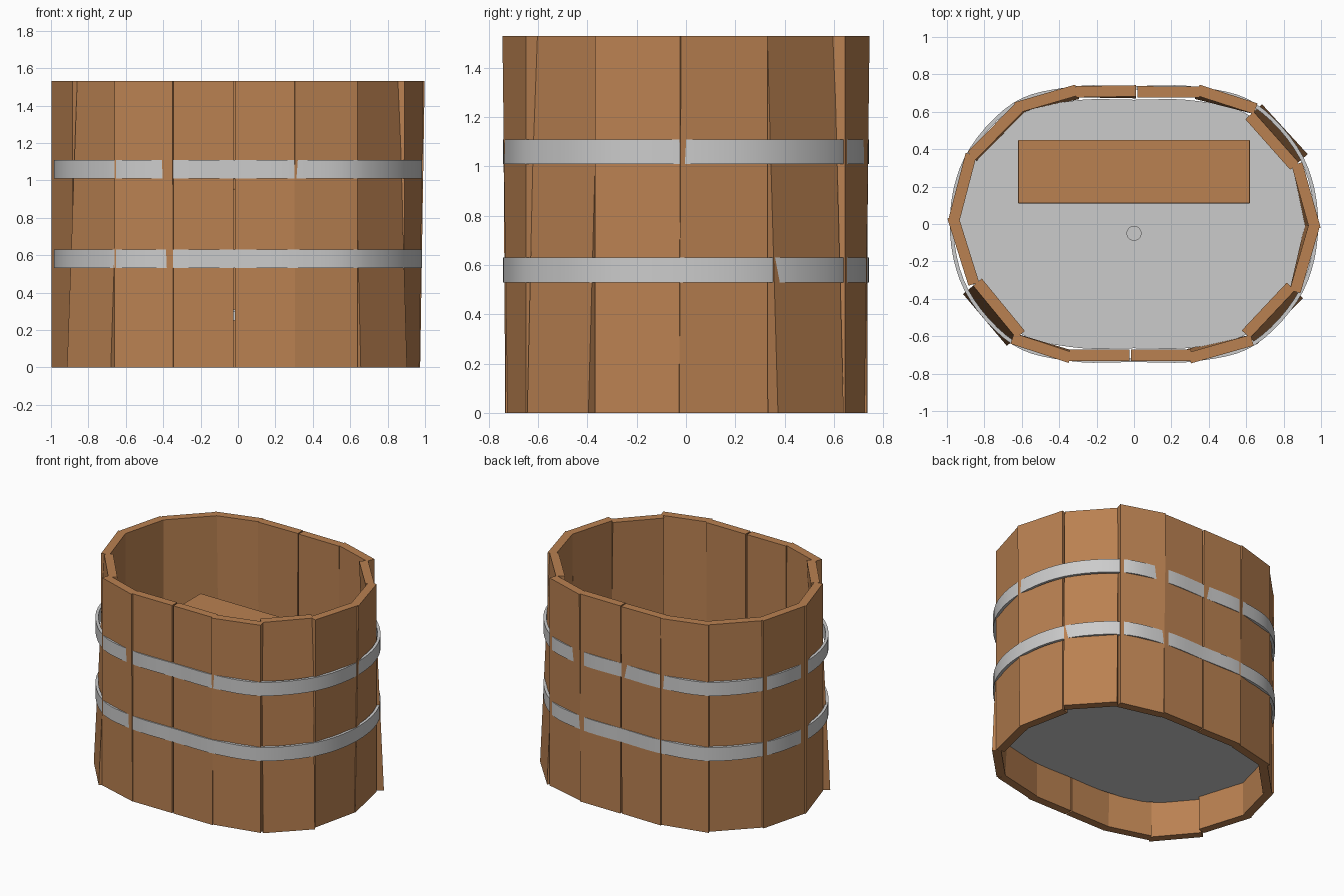
import bpy, bmesh, math
from mathutils import Vector

if "Cube" in bpy.data.objects:
    bpy.data.objects.remove(bpy.data.objects["Cube"], do_unlink=True)


def material(name, color):
    mat = bpy.data.materials.new(name)
    mat.use_nodes = True
    mat.diffuse_color = (*color, 1)
    shader = mat.node_tree.nodes["Principled BSDF"]
    shader.inputs["Base Color"].default_value = (*color, 1)
    return mat


wood = material("warm brown wood", (0.49, 0.22, 0.083))
metal = material("light grey metal", (0.6, 0.6, 0.6))


def make_object(name, bm, mat, smooth=False):
    bmesh.ops.recalc_face_normals(bm, faces=bm.faces)
    mesh = bpy.data.meshes.new(name)
    bm.to_mesh(mesh)
    bm.free()
    mesh.materials.append(mat)
    obj = bpy.data.objects.new(name, mesh)
    bpy.context.collection.objects.link(obj)
    if smooth:
        bpy.ops.object.select_all(action="DESELECT")
        bpy.context.view_layer.objects.active = obj
        obj.select_set(True)
        bpy.ops.object.shade_smooth_by_angle(angle=math.radians(35))
    return obj


# One quarter of the tub outline, mirrored and rounded into a closed curve
QUARTER = [Vector(p) for p in
           ((0.985, 0), (0.904, 0.36), (0.648, 0.646), (0.33, 0.734), (0, 0.738))]


def tub_outline(scale_x=1, scale_y=1, steps=6):
    half = QUARTER + [Vector((-p.x, p.y)) for p in reversed(QUARTER[:-1])]
    loop = half + [Vector((p.x, -p.y)) for p in reversed(half[1:-1])]
    count = len(loop)
    points = []
    for i in range(count):
        a, b, c, d = (loop[(i + k) % count] for k in (-1, 0, 1, 2))
        for s in range(steps):
            t = s / steps
            p = b + (c - a) * t / 2
            p += (2 * a - 5 * b + 4 * c - d) * t ** 2 / 2
            p += (3 * b - a - 3 * c + d) * t ** 3 / 2
            points.append((p.x * scale_x, p.y * scale_y))
    return points


def plate(name, outline, low, high, mat, smooth=False):
    bm = bmesh.new()
    face = bm.faces.new([bm.verts.new((x, y, low)) for x, y in outline])
    result = bmesh.ops.extrude_face_region(bm, geom=[face])
    top = [g for g in result["geom"] if isinstance(g, bmesh.types.BMVert)]
    bmesh.ops.translate(bm, verts=top, vec=(0, 0, high - low))
    return make_object(name, bm, mat, smooth)


# Staves: outer start and end at the top, then outward shift of each end at the foot
HEIGHT = 1.53
THICKNESS = 0.06
STAVES = [
    ((-0.015, -0.732), (0.305, -0.732), 0, 0),
    ((0.305, -0.745), (0.64, -0.65), -0.02, 0),
    ((0.62, -0.61), (0.86, -0.355), 0.05, 0.06),
    ((0.89, -0.37), (0.99, -0.025), 0, -0.02),
    ((0.998, -0.02), (0.90, 0.33), -0.025, 0),
    ((0.88, 0.33), (0.64, 0.6), 0.065, 0.06),
    ((0.66, 0.645), (0.35, 0.745), 0, -0.02),
    ((0.35, 0.735), (0.02, 0.737), 0, 0),
    ((0.01, 0.742), (-0.31, 0.737), -0.01, 0),
    ((-0.315, 0.745), (-0.64, 0.65), -0.02, 0),
    ((-0.63, 0.65), (-0.89, 0.385), -0.01, -0.01),
    ((-0.90, 0.38), (-0.99, 0.035), 0, 0),
    ((-0.998, 0.03), (-0.885, -0.33), 0, 0),
    ((-0.86, -0.33), (-0.63, -0.61), 0.07, 0.065),
    ((-0.66, -0.64), (-0.35, -0.743), 0, -0.01),
    ((-0.345, -0.732), (-0.025, -0.732), 0, 0),
]


def stave(index, start, end, foot_start, foot_end):
    start, end = Vector((*start, 0)), Vector((*end, 0))
    along = (end - start).normalized()
    out = Vector((along.y, -along.x, 0))
    up = Vector((0, 0, HEIGHT))
    bm = bmesh.new()
    rings = []
    for a, b in ((start + out * foot_start, end + out * foot_end),
                 (start + up, end + up)):
        corners = (a, b, b - out * THICKNESS, a - out * THICKNESS)
        rings.append([bm.verts.new(p) for p in corners])
    foot, head = rings
    bm.faces.new(foot)
    bm.faces.new(head)
    for i in range(4):
        j = (i + 1) % 4
        bm.faces.new((foot[i], foot[j], head[j], head[i]))
    make_object(f"stave_{index}", bm, wood)


for index, data in enumerate(STAVES, 1):
    stave(index, *data)


# Metal hoops around the staves
def hoop(name, low, high):
    bm = bmesh.new()
    outer = tub_outline()
    inner = tub_outline(0.98, 0.975)
    rings = [[bm.verts.new((x, y, z)) for x, y in points]
             for points, z in ((outer, low), (outer, high), (inner, high), (inner, low))]
    count = len(outer)
    for r in range(4):
        a, b = rings[r], rings[(r + 1) % 4]
        for i in range(count):
            j = (i + 1) % count
            bm.faces.new((a[i], a[j], b[j], b[i]))
    make_object(name, bm, metal, smooth=True)


hoop("lower_hoop", 0.53, 0.63)
hoop("upper_hoop", 1.01, 1.11)

# Floor and its drain plug
plate("floor", tub_outline(0.95, 0.9), 0.25, 0.3, metal, True)
circle = [(0.04 * math.cos(math.tau * i / 24), 0.04 * math.sin(math.tau * i / 24))
          for i in range(24)]
plug = plate("drain_plug", circle, 0, 0.02, metal, True)
plug.location = (0, -0.05, 0.29)

# Bench across the back
bench = plate("bench", [(-0.62, 0.11), (0.62, 0.11), (0.62, 0.45), (-0.62, 0.45)],
              0.95, 1.01, wood)
bevel = bench.modifiers.new("soft_edges", "BEVEL")
bevel.width = 0.006
bevel.segments = 2
